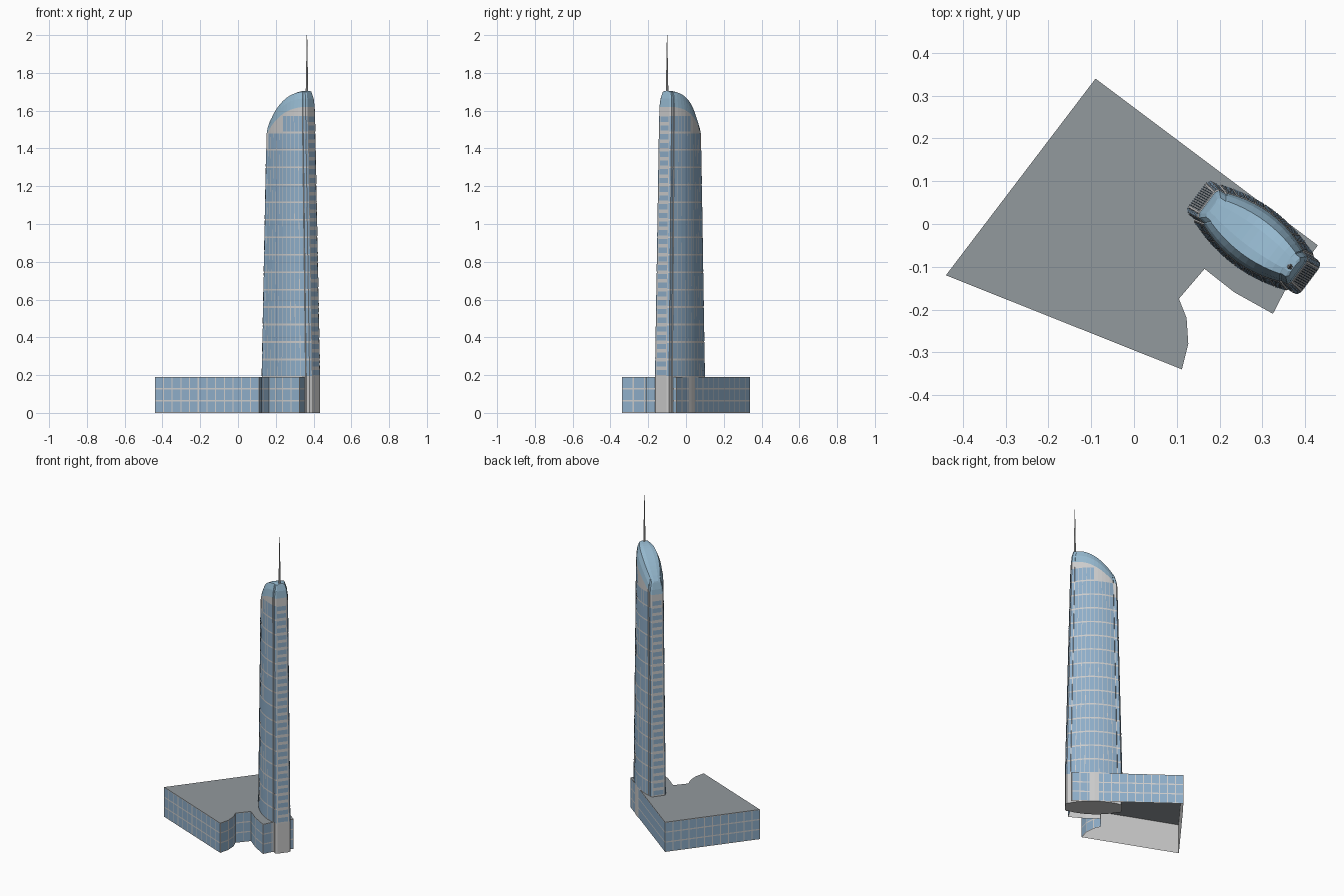
import bpy, bmesh, math
from mathutils import Vector

if "Cube" in bpy.data.objects:
    bpy.data.objects.remove(bpy.data.objects["Cube"])


def material(name, rgb):
    m = bpy.data.materials.new(name)
    m.diffuse_color = (*rgb, 1)
    m.use_nodes = True
    m.node_tree.nodes["Principled BSDF"].inputs["Base Color"].default_value = m.diffuse_color
    return m


GLASS = material("blue_glass", (0.27, 0.42, 0.58))
CROWN = material("crown_glass", (0.30, 0.48, 0.62))
WALL = material("light_wall", (0.62, 0.62, 0.62))
ROOF = material("roof_grey", (0.29, 0.32, 0.34))


def make(name, bm, mat):
    me = bpy.data.meshes.new(name)
    bm.to_mesh(me)
    bm.free()
    me.materials.append(mat)
    ob = bpy.data.objects.new(name, me)
    bpy.context.collection.objects.link(ob)
    return ob


def face(bm, pts):
    return bm.faces.new([bm.verts.new(p) for p in pts])


def panel(bm, a, b, c, d, mx, mz, off=0.0012):
    """Window pane inset into quad a-b-c-d (a, b at the bottom), set just proud of it."""
    n = (b - a).cross(d - a).normalized() * off

    def at(s, t):
        return a.lerp(b, s).lerp(d.lerp(c, s), t) + n
    face(bm, [at(mx, mz), at(1 - mx, mz), at(1 - mx, 1 - mz), at(mx, 1 - mz)])


# ---------- podium: open underneath, counter-clockwise outline ----------
H = 0.19
outline = [(-0.44, -0.12), (0.112, -0.34), (0.127, -0.28), (0.123, -0.22), (0.105, -0.175),
           (0.165, -0.105), (0.235, -0.16), (0.325, -0.21), (0.352, -0.158),
           (0.40, -0.09), (0.43, -0.05), (-0.09, 0.34)]
walls, panes, roof = bmesh.new(), bmesh.new(), bmesh.new()
face(roof, [(x, y, H) for x, y in outline])
for p, q in zip(outline, outline[1:] + outline[:1]):
    a, b = Vector((*p, 0)), Vector((*q, 0))
    up = Vector((0, 0, H))
    face(walls, [a, b, b + up, a + up])
    cols = max(1, round((b - a).length / 0.048))
    for i in range(cols):
        l, r = a.lerp(b, i / cols), a.lerp(b, (i + 1) / cols)
        for k in range(3):
            panel(panes, l + up * k / 3, r + up * k / 3,
                  r + up * (k + 1) / 3, l + up * (k + 1) / 3, 0.06, 0.06)
make("podium_roof", roof, ROOF)
make("podium_walls", walls, WALL)
make("podium_windows", panes, GLASS)

# ---------- tower: lens-shaped plan with blunt ends, tapering upward ----------
CX, CY = 0.28, -0.032
U, V = Vector((0.8, -0.6, 0)), Vector((0.6, 0.8, 0))
half = [(0.165, 0.035), (0.158, 0.046), (0.138, 0.048)]
for i in range(11):
    u = 0.136 * (1 - i / 5)
    half.append((u, 0.052 + 0.026 * (1 - (u / 0.136) ** 2)))
half += [(-u, v) for u, v in half[2::-1]]
plan = half + [(-u, -v) for u, v in half]
N, n = len(plan), len(half)


def place(u, v, z):
    return Vector((CX, CY, z)) + U * u + V * v


def taper(k, z, su=1, sv=1):
    t = max(0, (z - H) / 1.4)
    u, v = plan[k % N]
    return u * (1 - 0.19 * t) * su, v * (1 - 0.12 * t) * sv


def on_wall(k, z):
    return place(*taper(k, z), z)


def wall_top(k):
    u = plan[k % N][0] * 0.81
    return 1.62 - 0.15 * (max(0, 0.13 - u) / 0.264) ** 2


def roof_top(u):
    return 1.70 - 0.16 * (max(0, 0.11 - u) / 0.232) ** 2


# tower walls, straight up to the podium top and tapering above
bm = bmesh.new()
rings = [[bm.verts.new(on_wall(k, z)) for k in range(N)] for z in (0, H)]
rings.append([bm.verts.new(on_wall(k, wall_top(k))) for k in range(N)])
for lo, hi in zip(rings, rings[1:]):
    for k in range(N):
        j = (k + 1) % N
        bm.faces.new((lo[k], lo[j], hi[j], hi[k]))
bm.faces.new(rings[0][::-1])
make("tower_walls", bm, WALL)

# tower windows: floors stop in steps beneath the sloping crown
bm = bmesh.new()
STEP = 0.0925
for k in range(N):
    p, q = plan[k], plan[(k + 1) % N]
    if math.dist(p, q) < 0.008:
        continue
    end = p[0] == q[0]
    dz = STEP / 2 if end else STEP
    top = min(wall_top(k), wall_top(k + 1))
    z = H
    while z + dz <= top:
        a, b = on_wall(k, z), on_wall(k + 1, z)
        c, d = on_wall(k + 1, z + dz), on_wall(k, z + dz)
        panel(bm, a, b, c, d, 0.06, 0.2 if end else 0.05)
        z += dz
make("tower_windows", bm, GLASS)

# glass crown: leans inward, closed by a curved sloping roof
bm = bmesh.new()
rings = []
for su, sv, f, lift in ((1, 1, 0, 0), (0.97, 0.89, 0.55, 0),
                        (0.9, 0.68, 1, 0), (0.88, 0.34, 1, 0.005)):
    ring = []
    for k in range(N):
        zw = wall_top(k)
        u, v = taper(k, zw, su, sv)
        z = zw + (roof_top(u) - zw) * f + lift
        ring.append(bm.verts.new(place(u, v, z)))
    rings.append(ring)
for lo, hi in zip(rings, rings[1:]):
    for k in range(N):
        j = (k + 1) % N
        bm.faces.new((lo[k], lo[j], hi[j], hi[k]))
r = rings[-1]
for k in range(n - 1):
    bm.faces.new((r[k], r[k + 1], r[N - 2 - k], r[N - 1 - k]))
make("crown_glass", bm, CROWN)

# spire
bpy.ops.mesh.primitive_cone_add(vertices=8, radius1=0.007, radius2=0.0012, depth=0.32,
                                location=(0.365, -0.10, 1.84))
spire = bpy.context.object
spire.name = "spire"
spire.data.materials.append(WALL)
